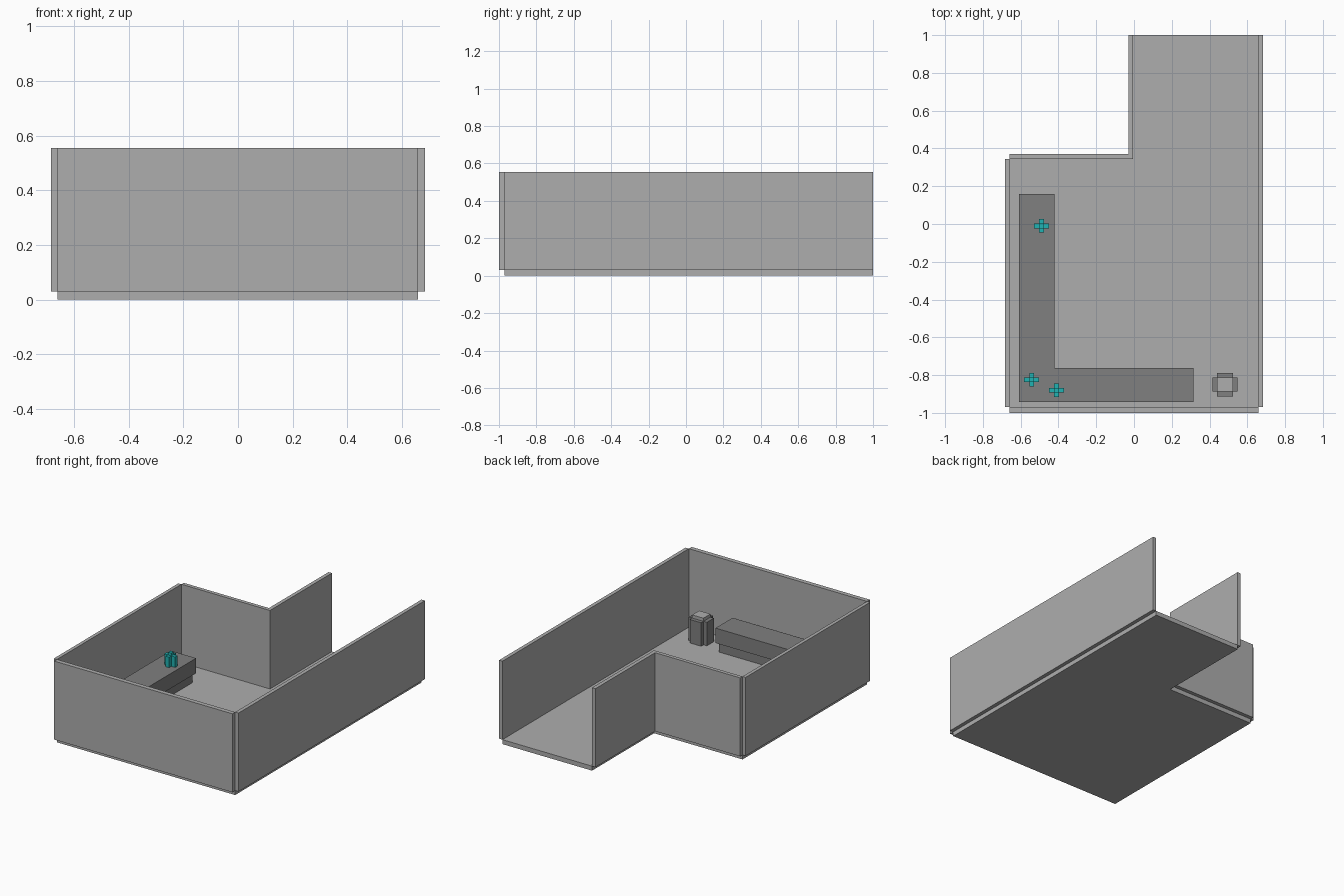
import bpy, bmesh

if "Cube" in bpy.data.objects:
    bpy.data.objects.remove(bpy.data.objects["Cube"], do_unlink=True)


def material(name, rgb):
    m = bpy.data.materials.new(name)
    m.use_nodes = True
    m.diffuse_color = (*rgb, 1)
    m.node_tree.nodes["Principled BSDF"].inputs["Base Color"].default_value = (*rgb, 1)
    return m


light_grey = material("light_grey", (0.42, 0.42, 0.42))
dark_grey = material("dark_grey", (0.215, 0.215, 0.215))
teal = material("teal", (0.015, 0.45, 0.45))


def prism(name, outline, z0, z1, mat):
    """Extrude a flat outline from z0 up to z1."""
    bm = bmesh.new()
    base = bm.faces.new([bm.verts.new((x, y, z0)) for x, y in outline])
    top = bmesh.ops.extrude_face_region(bm, geom=[base])["geom"]
    for v in top:
        if isinstance(v, bmesh.types.BMVert):
            v.co.z = z1
    bmesh.ops.recalc_face_normals(bm, faces=bm.faces[:])
    me = bpy.data.meshes.new(name)
    bm.to_mesh(me)
    bm.free()
    me.materials.append(mat)
    ob = bpy.data.objects.new(name, me)
    bpy.context.collection.objects.link(ob)
    return ob


def rect(x0, x1, y0, y1):
    return [(x0, y0), (x1, y0), (x1, y1), (x0, y1)]


def plus(cx, cy, rx, ry, wx, wy):
    """Plus-shaped outline: reach rx, ry and arm half widths wx, wy."""
    pts = [(rx, -wy), (rx, wy), (wx, wy), (wx, ry), (-wx, ry), (-wx, wy),
           (-rx, wy), (-rx, -wy), (-wx, -wy), (-wx, -ry), (wx, -ry), (wx, -wy)]
    return [(cx + x, cy + y) for x, y in pts]


# Floor with one corner cut away
FLOOR, TOP = 0.03, 0.555
prism("floor", [(-0.66, -0.97), (0.658, -0.97), (0.658, 1), (-0.005, 1),
                (-0.005, 0.345), (-0.66, 0.345)], 0, FLOOR, light_grey)

# Walls around the outside of the floor
walls = {
    "front_wall": (-0.66, 0.658, -1, -0.97),
    "long_side_wall": (0.658, 0.683, -0.97, 1),
    "short_side_wall": (-0.683, -0.66, -0.97, 0.345),
    "back_wall": (-0.66, -0.005, 0.345, 0.37),
    "passage_wall": (-0.03, -0.005, 0.37, 1),
}
for name, r in walls.items():
    prism(name, rect(*r), FLOOR, TOP, light_grey)


# L-shaped counter: recessed base and thick top
def l_outline(inset, end):
    return [(-0.61 + end, -0.942 + end), (0.315 - end, -0.942 + end),
            (0.315 - end, -0.762 - inset), (-0.422 - inset, -0.762 - inset),
            (-0.422 - inset, 0.16 - end), (-0.61 + end, 0.16 - end)]


prism("counter_base", l_outline(0.02, 0.01), FLOOR, 0.095, dark_grey)
prism("counter_top", l_outline(0, 0), 0.095, 0.195, dark_grey)

# Bin with a light raised lid
prism("bin_body", plus(0.482, -0.85, 0.067, 0.062, 0.042, 0.037), FLOOR, 0.187, dark_grey)
prism("bin_lid", rect(0.44, 0.524, -0.887, -0.813), 0.187, 0.208, light_grey)

# Bottles standing on the counter
for i, (x, y) in enumerate([(-0.49, -0.01), (-0.542, -0.825), (-0.41, -0.88)], 1):
    prism(f"bottle_body_{i}", plus(x, y, 0.04, 0.036, 0.0125, 0.0125), 0.195, 0.265, teal)
    prism(f"bottle_neck_{i}", rect(x - 0.0125, x + 0.0125, y - 0.0125, y + 0.0125),
          0.265, 0.283, teal)
